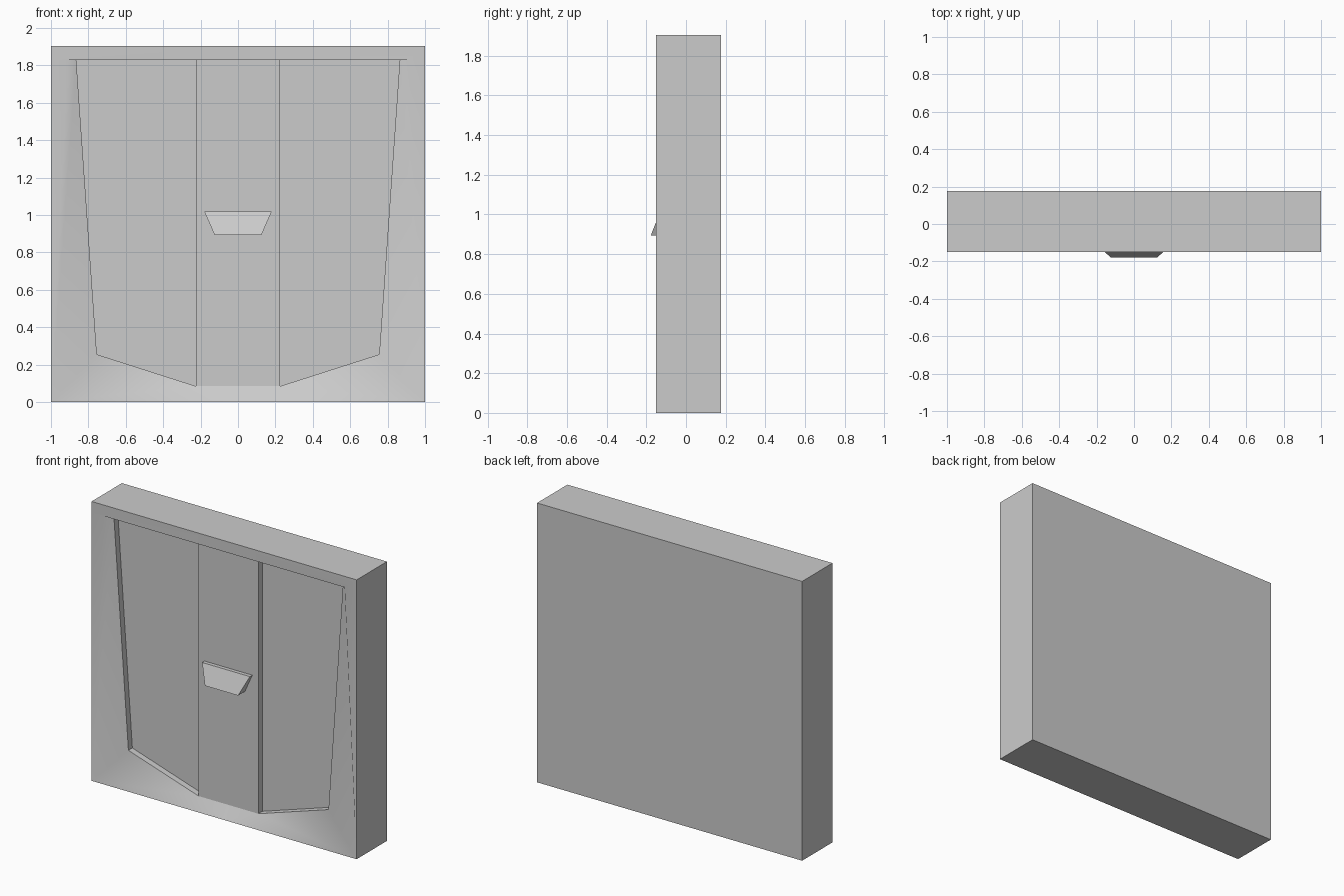
import bpy, bmesh

if "Cube" in bpy.data.objects:
    bpy.data.objects.remove(bpy.data.objects["Cube"])

FRONT, BACK, TOP = -0.15, 0.177, 1.905    # outer slab limits
MID, DEEP = -0.103, -0.06                 # centre panel and side panel depths
LINTEL = 1.83                             # underside of the top strip


def half_mesh(name, points, faces):
    """Build the right half from named points, then mirror it across x = 0."""
    bm = bmesh.new()
    verts = {key: bm.verts.new(co) for key, co in points.items()}
    for face in faces:
        bm.faces.new([verts[key] for key in face.split()])
    bmesh.ops.recalc_face_normals(bm, faces=bm.faces)
    mesh = bpy.data.meshes.new(name)
    bm.to_mesh(mesh)
    bm.free()
    obj = bpy.data.objects.new(name, mesh)
    bpy.context.collection.objects.link(obj)
    mirror = obj.modifiers.new("mirror", "MIRROR")
    mirror.use_clip = True
    return obj


# Panel outline on the right half: (x, z)
outline = {"c_top": (0.225, LINTEL), "c_low": (0.225, 0.085),
           "s_low": (0.755, 0.255), "s_top": (0.865, LINTEL)}
pts = {
    # back and outer front corners
    "b0": (0, BACK, 0), "b1": (1, BACK, 0), "b2": (1, BACK, TOP), "b3": (0, BACK, TOP),
    "f0": (0, FRONT, 0), "f1": (1, FRONT, 0), "f2": (1, FRONT, TOP), "f3": (0, FRONT, TOP),
    # lintel edge and centre line of the middle panel
    "l0": (0, FRONT, LINTEL), "l1": (0.91, FRONT, LINTEL), "l2": (1, FRONT, LINTEL),
    "m_top": (0, MID, LINTEL), "m_low": (0, MID, 0.085),
}
for key, (x, z) in outline.items():
    pts[key] = (x, MID, z)
    pts[key + "_in"] = (x, DEEP, z)

body = half_mesh("door_body", pts, [
    # outer slab
    "b0 b1 b2 b3", "b0 b1 f1 f0", "b3 b2 f2 f3", "b1 b2 f2 l2 f1",
    # lintel front and underside
    "l0 l1 l2 f2 f3", "l0 l1 s_top c_top m_top",
    # sloping surround
    "f1 l2 l1", "f1 l1 s_top s_low", "f1 s_low c_low", "f0 f1 c_low m_low",
    # raised centre panel
    "m_low c_low c_top m_top",
    # recessed side panel and its walls
    "c_low_in s_low_in s_top_in c_top_in",
    "c_low s_low s_low_in c_low_in", "s_low s_top s_top_in s_low_in",
    "s_top c_top c_top_in s_top_in", "c_top c_low c_low_in c_top_in",
])
bpy.context.view_layer.objects.active = body
body.select_set(True)
bpy.ops.object.shade_smooth_by_angle(angle=0.5)

# Tapered handle with a slanted front
half_mesh("handle", {
    "t0": (0, -0.129, 1.018), "t1": (0.18, -0.129, 1.018),
    "u0": (0, -0.178, 0.893), "u1": (0.125, -0.178, 0.893),
    "bt0": (0, MID, 1.018), "bt1": (0.18, MID, 1.018),
    "bu0": (0, MID, 0.893), "bu1": (0.125, MID, 0.893),
}, ["t0 t1 u1 u0", "t0 t1 bt1 bt0", "u0 u1 bu1 bu0", "t1 u1 bu1 bt1"])
